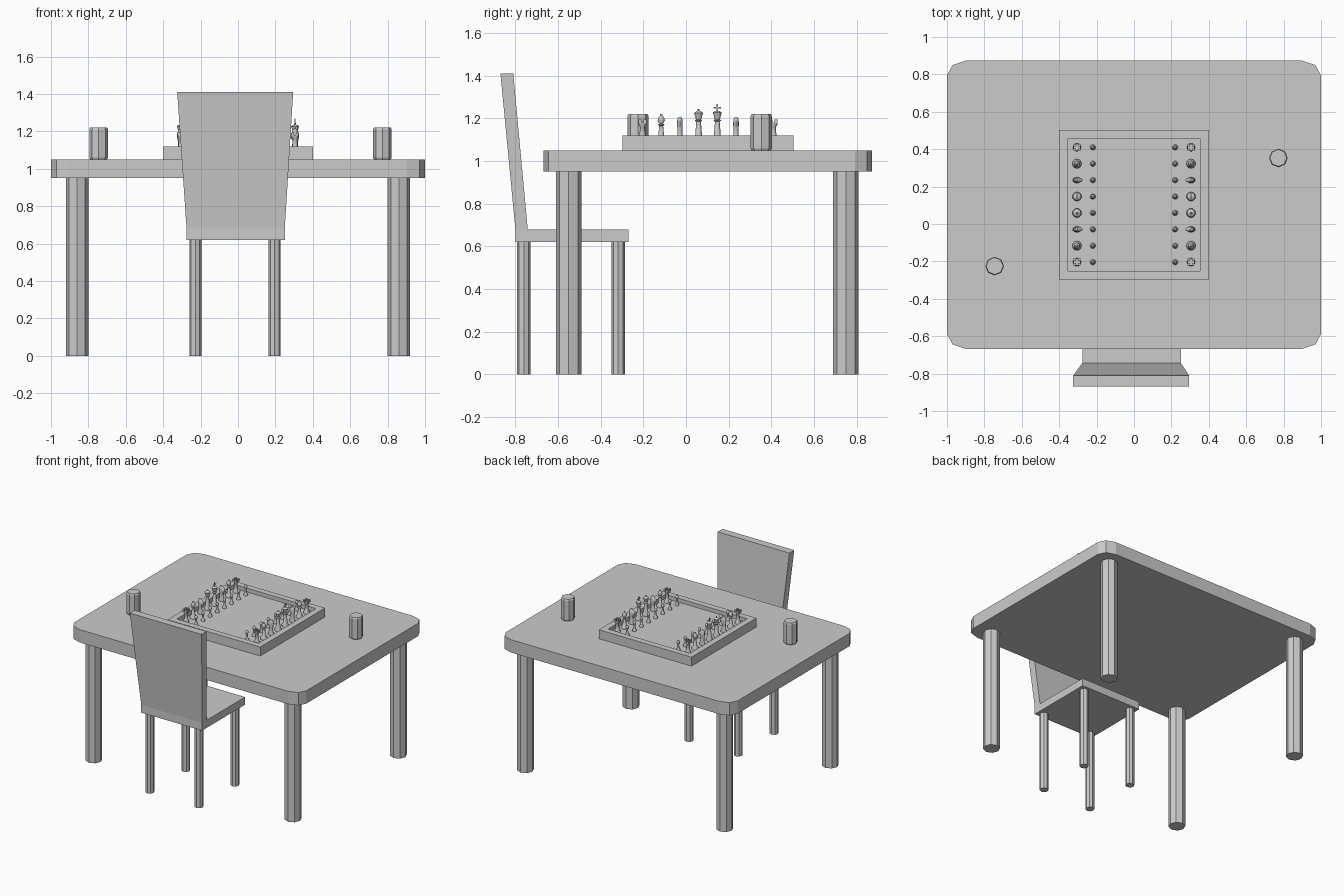
import bpy, bmesh, math

if "Cube" in bpy.data.objects:
    bpy.data.objects.remove(bpy.data.objects["Cube"])

def finish(name, bm, smooth=False):
    bmesh.ops.recalc_face_normals(bm, faces=bm.faces)
    me = bpy.data.meshes.new(name)
    bm.to_mesh(me)
    bm.free()
    ob = bpy.data.objects.new(name, me)
    bpy.context.collection.objects.link(ob)
    if smooth:
        bpy.context.view_layer.objects.active = ob
        ob.select_set(True)
        bpy.ops.object.shade_smooth_by_angle(angle=math.radians(40))
        ob.select_set(False)
    return ob

def loft(bm, rings):
    """Skin a list of closed point rings and cap both ends."""
    vs = [[bm.verts.new(p) for p in r] for r in rings]
    n = len(vs[0])
    for a, b in zip(vs, vs[1:]):
        for i in range(n):
            bm.faces.new((a[i], a[(i + 1) % n], b[(i + 1) % n], b[i]))
    bm.faces.new(vs[0][::-1])
    bm.faces.new(vs[-1])

def rect(x0, x1, y0, y1, z):
    return [(x0, y0, z), (x1, y0, z), (x1, y1, z), (x0, y1, z)]

def ring(cx, cy, r, z, n, sx=1, sy=1):
    return [(cx + sx * r * math.cos(2 * math.pi * i / n),
             cy + sy * r * math.sin(2 * math.pi * i / n), z) for i in range(n)]

def box(bm, x0, x1, y0, y1, z0, z1):
    loft(bm, [rect(x0, x1, y0, y1, z0), rect(x0, x1, y0, y1, z1)])

def turned(name, x, y, profile, n=8, smooth=False):
    bm = bmesh.new()
    loft(bm, [ring(x, y, r, z, n) for r, z in profile])
    return finish(name, bm, smooth)

CY = 0.103  # centre of table and board in y

# table top with rounded corners
corners = []
for k, (sx, sy) in enumerate([(1, 1), (-1, 1), (-1, -1), (1, -1)]):
    for j in range(3):
        a = math.radians(90 * k + 45 * j)
        corners.append((sx * 0.9 + 0.1 * math.cos(a),
                        CY + sy * 0.69 + 0.08 * math.sin(a)))
bm = bmesh.new()
loft(bm, [[(x, y, z) for x, y in corners] for z in (0.95, 1.05)])
finish("table_top", bm)

# table legs
for x in (-0.86, 0.86):
    for y in (-0.55, 0.75):
        turned("table_leg", x, y, [(0.06, 0), (0.06, 0.95)])

# chair seat, leaning back and legs
bm = bmesh.new()
box(bm, -0.275, 0.25, -0.80, -0.27, 0.62, 0.68)
finish("chair_seat", bm)
bm = bmesh.new()
loft(bm, [rect(-0.275, 0.25, -0.80, -0.742, 0.68),
          rect(-0.325, 0.295, -0.87, -0.81, 1.41)])
finish("chair_back", bm)
for x in (-0.228, 0.196):
    for y in (-0.76, -0.318):
        turned("chair_leg", x, y, [(0.032, 0), (0.032, 0.62)])

# drinking cups
for x, y in ((-0.745, -0.225), (0.772, 0.353)):
    turned("cup", x, y, [(0.045, 1.05), (0.05, 1.06), (0.05, 1.21), (0.045, 1.22)])

# game board with recessed field
F = 1.09
bm = bmesh.new()
loft(bm, [rect(-s, s, CY - s, CY + s, z)
          for s, z in ((0.4, 1.05), (0.4, 1.12), (0.353, 1.12), (0.353, F))])
finish("game_board", bm)

# game pieces: (radius, height above the field)
PAWN = [(0.015, 0), (0.015, 0.008), (0.008, 0.02), (0.006, 0.045), (0.01, 0.048),
        (0.006, 0.052), (0.0115, 0.06), (0.0115, 0.068), (0.004, 0.078)]
ROOK = [(0.022, 0), (0.022, 0.012), (0.014, 0.025), (0.012, 0.07), (0.019, 0.08),
        (0.019, 0.09)]
BISHOP = [(0.025, 0), (0.025, 0.012), (0.014, 0.028), (0.009, 0.075), (0.017, 0.08),
          (0.009, 0.085), (0.017, 0.1), (0.014, 0.113), (0.005, 0.124),
          (0.005, 0.129), (0.001, 0.131)]
QUEEN = [(0.025, 0), (0.025, 0.012), (0.016, 0.03), (0.011, 0.095), (0.018, 0.1),
         (0.012, 0.106), (0.021, 0.136), (0.012, 0.142), (0.005, 0.147), (0.004, 0.154)]
KING = [(0.025, 0), (0.025, 0.012), (0.016, 0.03), (0.011, 0.095), (0.018, 0.1),
        (0.012, 0.106), (0.021, 0.138), (0.008, 0.146)]

def piece(name, x, y, prof):
    return turned(name, x, y, [(r, F + h) for r, h in prof], 12, True)

for s in (-1, 1):
    X = s * 0.305
    for i in range(8):
        y = CY + (i - 3.5) * 0.0877
        piece("pawn", s * 0.22, y, PAWN)
        if i in (0, 7):
            piece("rook", X, y, ROOK)
            # battlements
            bm = bmesh.new()
            for a in (-1, 1):
                for b in (-1, 1):
                    cx, cy = X + a * 0.012, y + b * 0.012
                    box(bm, cx - 0.007, cx + 0.007, cy - 0.007, cy + 0.007,
                        F + 0.085, F + 0.105)
            finish("rook_battlements", bm)
        elif i in (1, 6):
            piece("bishop", X, y, BISHOP)
        elif i in (2, 5):
            # horse piece: flattened body with a muzzle facing the centre
            bm = bmesh.new()
            loft(bm, [ring(X - s * o, y, r, F + h, 12, 1, w / r) for o, r, w, h in (
                (0, 0.023, 0.016, 0), (0, 0.023, 0.016, 0.012), (0, 0.015, 0.012, 0.03),
                (-0.003, 0.014, 0.012, 0.06), (0.003, 0.024, 0.013, 0.078),
                (0.005, 0.026, 0.013, 0.092), (-0.002, 0.016, 0.012, 0.106),
                (-0.004, 0.007, 0.006, 0.117))])
            finish("horse_piece", bm, True)
        elif i == 3:
            piece("queen", X, y, QUEEN)
        else:
            piece("king", X, y, KING)
            # cross finial
            bm = bmesh.new()
            box(bm, X - 0.003, X + 0.003, y - 0.003, y + 0.003, F + 0.14, F + 0.178)
            box(bm, X - 0.003, X + 0.003, y - 0.017, y + 0.017, F + 0.157, F + 0.163)
            finish("king_cross", bm)
